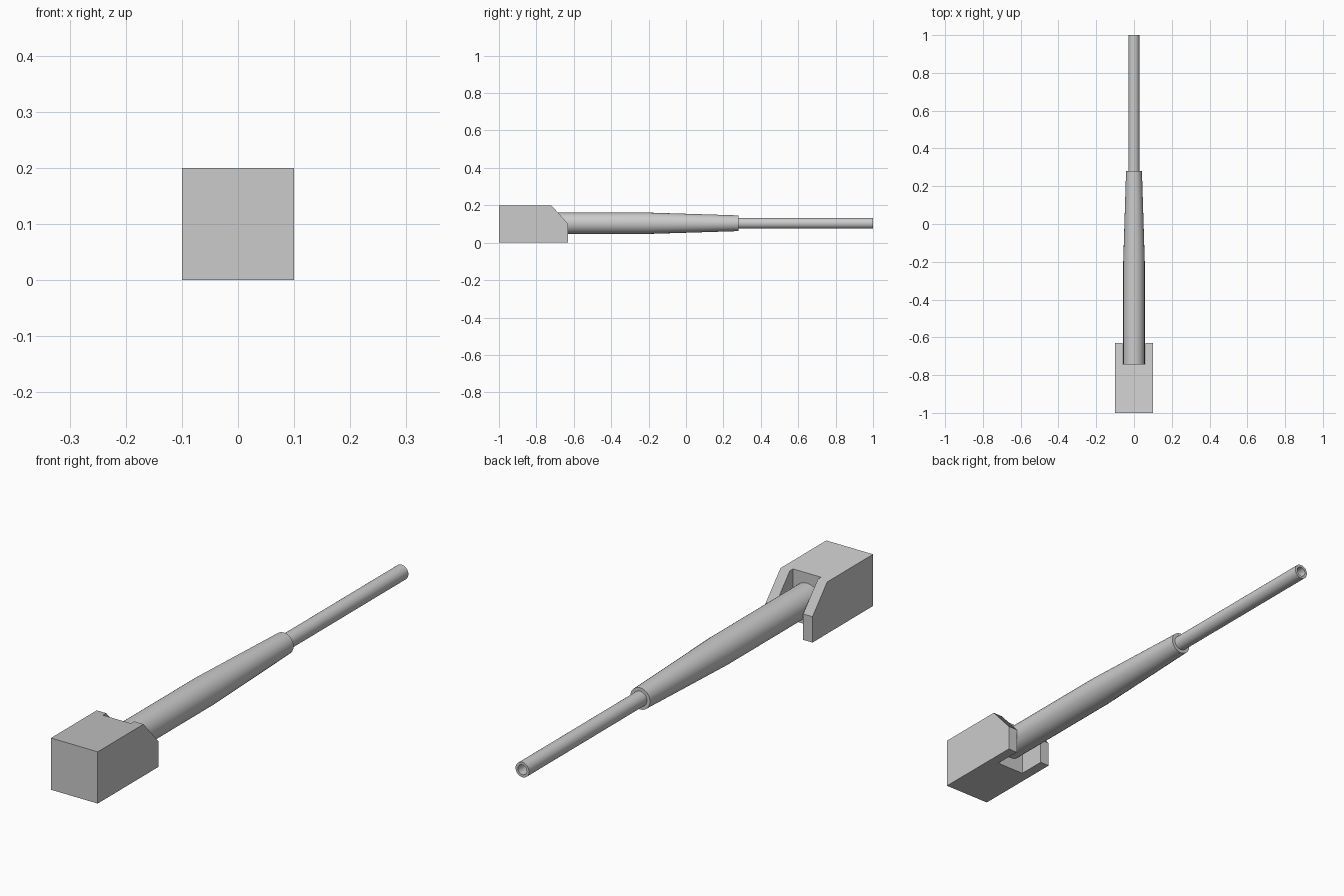
import bpy, bmesh
from math import sin, cos, pi, radians

if "Cube" in bpy.data.objects:
    bpy.data.objects.remove(bpy.data.objects["Cube"])

AXIS_Z = 0.104


def finish(name, bm):
    bmesh.ops.recalc_face_normals(bm, faces=bm.faces)
    me = bpy.data.meshes.new(name)
    bm.to_mesh(me)
    bm.free()
    ob = bpy.data.objects.new(name, me)
    bpy.context.collection.objects.link(ob)
    return ob


def prism(bm, rings):
    """Loft equal-length rings of points, then cap both ends."""
    vs = [[bm.verts.new(p) for p in r] for r in rings]
    n = len(vs[0])
    for a, b in zip(vs, vs[1:]):
        for i in range(n):
            j = (i + 1) % n
            bm.faces.new((a[i], a[j], b[j], b[i]))
    bm.faces.new(vs[0])
    bm.faces.new(vs[-1])


def lathe(name, profile, sides=24):
    """Turn (y, radius) points around the barrel axis."""
    bm = bmesh.new()
    prism(bm, [[(r * cos(2 * pi * i / sides), y, AXIS_Z + r * sin(2 * pi * i / sides))
                for i in range(sides)] for y, r in profile])
    ob = finish(name, bm)
    bpy.ops.object.select_all(action='DESELECT')
    ob.select_set(True)
    bpy.context.view_layer.objects.active = ob
    bpy.ops.object.shade_smooth_by_angle(angle=radians(30))
    return ob


# breech block: U-shaped plan, open slot between two cheeks
W, S, SLOT_Y, BEVEL_Y, END_Y = 0.1, 0.06, -0.74, -0.72, -0.63
plan = [(-W, -1), (W, -1), (W, END_Y), (S, END_Y), (S, SLOT_Y),
        (-S, SLOT_Y), (-S, END_Y), (-W, END_Y)]
bm = bmesh.new()
prism(bm, [[(x, y, z) for x, y in plan] for z in (0, 0.2)])
# slope the tops of the cheeks
cut = bmesh.ops.bisect_plane(bm, geom=bm.verts[:] + bm.edges[:] + bm.faces[:],
                             plane_co=(0, BEVEL_Y, 0.2), plane_no=(0, 0.1, 0.09),
                             clear_outer=True)
edges = [e for e in cut['geom_cut'] if isinstance(e, bmesh.types.BMEdge)]
bmesh.ops.holes_fill(bm, edges=[e for e in bm.edges if e.is_boundary], sides=0)
finish("breech_block", bm)

# thick tapered sleeve
lathe("barrel_sleeve", [(-0.745, 0.057), (-0.2, 0.057), (0.28, 0.042)])

# thin muzzle tube with bore
lathe("muzzle_tube", [(0.27, 0.029), (1, 0.029), (1, 0.019), (0.3, 0.019)])
